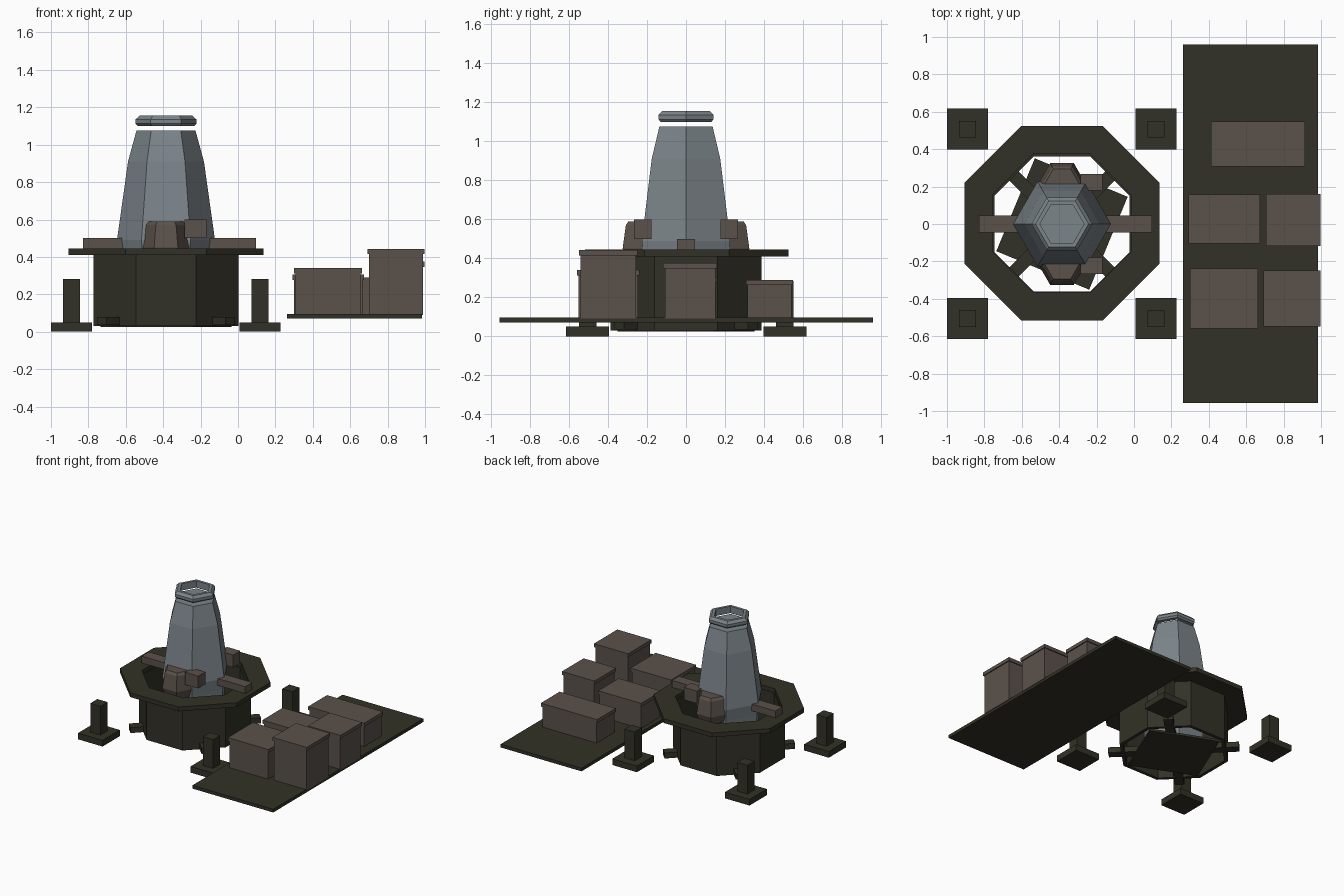
import bpy, bmesh, math

if "Cube" in bpy.data.objects:
    bpy.data.objects.remove(bpy.data.objects["Cube"])

CX, CY = -0.385, 0.0          # centre line of the tower and drum


def material(name, rgb):
    m = bpy.data.materials.new(name)
    m.diffuse_color = (*rgb, 1)
    m.use_nodes = True
    m.node_tree.nodes["Principled BSDF"].inputs["Base Color"].default_value = m.diffuse_color
    return m


OLIVE = material("dark_olive", (0.032, 0.031, 0.020))
BROWN = material("dull_brown", (0.105, 0.083, 0.070))
GREY = material("blue_grey", (0.200, 0.232, 0.255))


def finish(name, bm, mat):
    bmesh.ops.recalc_face_normals(bm, faces=bm.faces)
    me = bpy.data.meshes.new(name)
    bm.to_mesh(me)
    bm.free()
    me.materials.append(mat)
    ob = bpy.data.objects.new(name, me)
    bpy.context.collection.objects.link(ob)
    return ob


def add_box(bm, x, y, z):
    """Box from (min, max) ranges."""
    vs = bmesh.ops.create_cube(bm, size=1)["verts"]
    for v in vs:
        for i, (a, b) in enumerate((x, y, z)):
            v.co[i] = a + (v.co[i] + 0.5) * (b - a)
    return vs


def box(name, x, y, z, mat):
    bm = bmesh.new()
    add_box(bm, x, y, z)
    return finish(name, bm, mat)


def turned(name, profile, sides, turn, centre, mat, hollow=False):
    """Sweep (radius, z) points round a vertical axis; hollow closes the profile as a ring."""
    bm = bmesh.new()
    rings = []
    for r, z in profile:
        rings.append([bm.verts.new((centre[0] + r * math.cos(turn + k * math.tau / sides),
                                    centre[1] + r * math.sin(turn + k * math.tau / sides), z))
                      for k in range(sides)])
    pairs = list(zip(rings, rings[1:]))
    if hollow:
        pairs.append((rings[-1], rings[0]))
    else:
        bm.faces.new(rings[0])
        bm.faces.new(rings[-1])
    for a, b in pairs:
        for k in range(sides):
            j = (k + 1) % sides
            bm.faces.new((a[k], a[j], b[j], b[k]))
    return finish(name, bm, mat)


EIGHTH = math.pi / 8
C = (CX, CY)

# Octagonal deck ring and hollow drum below it
turned("deck_ring", [(0.564, 0.41), (0.564, 0.445), (0.40, 0.445), (0.40, 0.41)],
       8, EIGHTH, (CX, 0.004), OLIVE, hollow=True)
turned("drum_wall", [(0.42, 0.03), (0.42, 0.412), (0.392, 0.412), (0.392, 0.03)],
       8, EIGHTH, C, OLIVE, hollow=True)
turned("bottom_plate", [(0.38, 0.024), (0.38, 0.042)], 4, EIGHTH, C, OLIVE)

# Diagonal beams that poke out of the drum
for k in range(4):
    beam = box(f"drum_beam_{k + 1}", (0.15, 0.485), (-0.035, 0.035), (0.035, 0.08), OLIVE)
    beam.location = (CX, CY, 0)
    beam.rotation_euler.z = math.pi / 4 + k * math.pi / 2

# Six-sided tower with a floating collar on top
turned("tower", [(0.22, 0.04), (0.25, 0.40), (0.262, 0.49), (0.203, 0.91), (0.158, 1.075)],
       6, 0, C, GREY)
turned("tower_collar", [(0.150, 1.10), (0.163, 1.113), (0.163, 1.135), (0.142, 1.155),
                        (0.118, 1.155), (0.118, 1.10)], 6, 0, C, GREY, hollow=True)

# Side pods and small boxes, mirrored front to back
for side, label in ((-1, "front"), (1, "back")):
    turned(f"{label}_pod", [(0.10, 0.38), (0.127, 0.45), (0.108, 0.57), (0.092, 0.59)],
           6, 0, (CX, side * 0.215), BROWN)
    box(f"{label}_small_box", (-0.286, -0.168), sorted((side * 0.178, side * 0.268)),
        (0.50, 0.60), BROWN)

# Boxes lying across the deck ring
box("left_deck_box", (-0.83, -0.60), (-0.045, 0.045), (0.445, 0.50), BROWN)
box("right_deck_box", (-0.17, 0.095), (-0.045, 0.045), (0.445, 0.50), BROWN)

# Four feet: square pad with a post
for i, x in enumerate((-0.89, 0.117)):
    for j, y in enumerate((-0.505, 0.507)):
        bm = bmesh.new()
        add_box(bm, (x - 0.11, x + 0.11), (y - 0.11, y + 0.11), (0, 0.05))
        add_box(bm, (x - 0.045, x + 0.045), (y - 0.045, y + 0.045), (0.045, 0.283))
        finish(f"foot_{i * 2 + j + 1}", bm, OLIVE)

# Cargo platform
box("cargo_platform", (0.262, 0.985), (-0.957, 0.96), (0.07, 0.096), OLIVE)

# Crates with slightly wider lids: x range, y range, top
crates = [((0.412, 0.914), (0.307, 0.548), 0.290),
          ((0.291, 0.674), (-0.104, 0.158), 0.305),
          ((0.706, 0.997), (-0.117, 0.160), 0.375),
          ((0.300, 0.663), (-0.559, -0.238), 0.340),
          ((0.692, 0.998), (-0.548, -0.249), 0.443)]
for n, (x, y, top) in enumerate(crates, 1):
    e = 0.008
    bm = bmesh.new()
    add_box(bm, (x[0] + e, x[1] - e), (y[0] + e, y[1] - e), (0.09, top - 0.02))
    add_box(bm, x, y, (top - 0.028, top))
    finish(f"crate_{n}", bm, BROWN)
